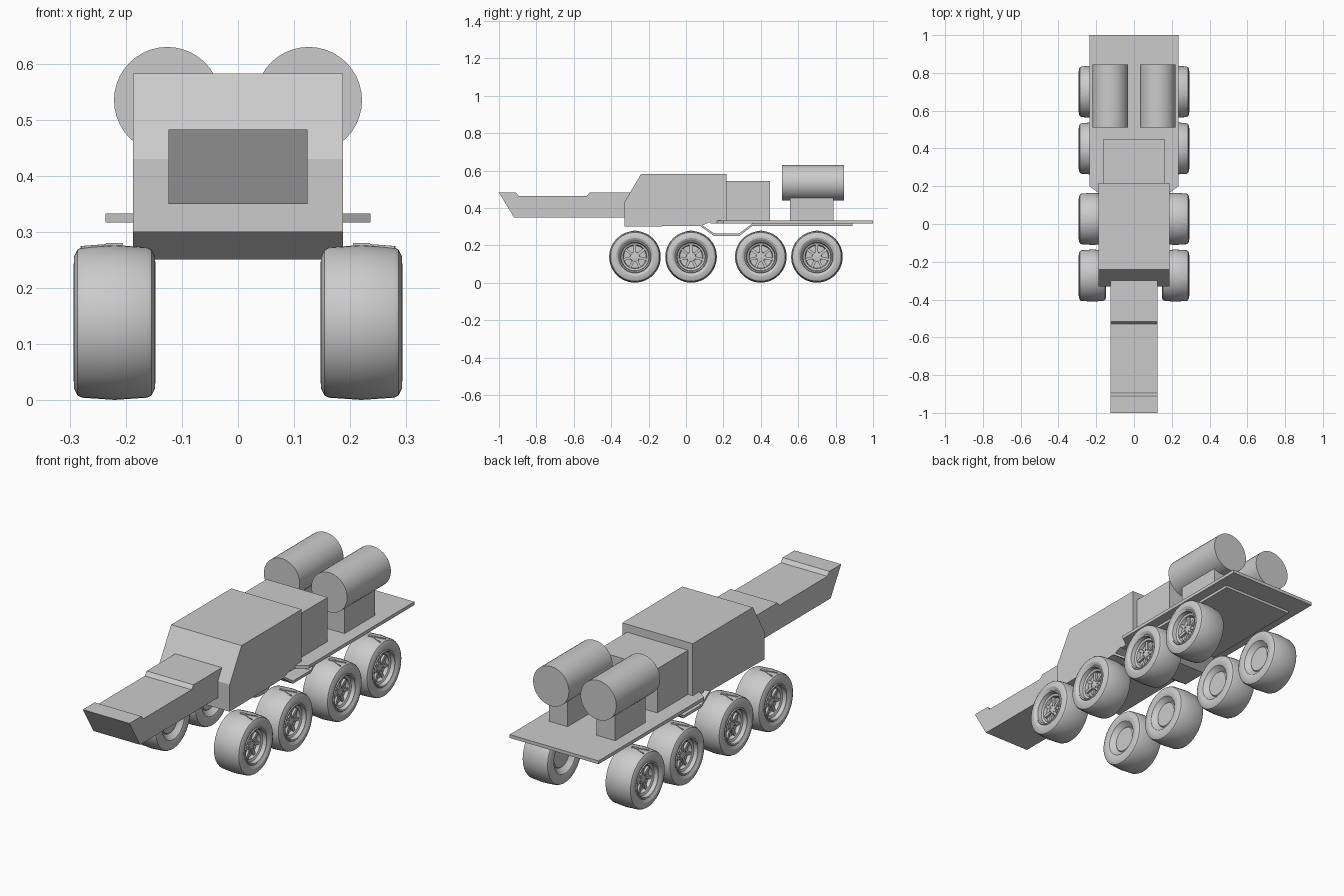
import bpy, bmesh, math
from mathutils import Matrix, Vector

cube = bpy.data.objects.get("Cube")
if cube:
    bpy.data.objects.remove(cube, do_unlink=True)

grey = bpy.data.materials.new("plain grey")
grey.use_nodes = True
grey.diffuse_color = (0.6, 0.6, 0.6, 1)
grey.node_tree.nodes["Principled BSDF"].inputs["Base Color"].default_value = (0.6, 0.6, 0.6, 1)


def finish(name, bm, smooth=False):
    bmesh.ops.recalc_face_normals(bm, faces=bm.faces)
    mesh = bpy.data.meshes.new(name)
    bm.to_mesh(mesh)
    bm.free()
    mesh.materials.append(grey)
    obj = bpy.data.objects.new(name, mesh)
    bpy.context.collection.objects.link(obj)
    if smooth:
        bpy.ops.object.select_all(action="DESELECT")
        obj.select_set(True)
        bpy.context.view_layer.objects.active = obj
        bpy.ops.object.shade_smooth_by_angle(angle=math.radians(30))
    return obj


def extrude(name, points, offset):
    """Fill an outline and push it along an offset."""
    bm = bmesh.new()
    face = bm.faces.new([bm.verts.new(p) for p in points])
    new = bmesh.ops.extrude_face_region(bm, geom=[face])["geom"]
    bmesh.ops.translate(bm, vec=Vector(offset),
                        verts=[v for v in new if isinstance(v, bmesh.types.BMVert)])
    return finish(name, bm)


def side_prism(name, profile, half):
    return extrude(name, [(-half, y, z) for y, z in profile], (2 * half, 0, 0))


def add_box(bm, centre, size, turn=None):
    m = Matrix.Translation(centre) @ (turn or Matrix()) @ Matrix.Diagonal((*size, 1))
    bmesh.ops.create_cube(bm, size=1, matrix=m)


def add_cylinder(bm, centre, radius, depth, axis, segments):
    m = Matrix.Translation(centre) @ Matrix.Rotation(math.pi / 2, 4, axis)
    bmesh.ops.create_cone(bm, cap_ends=True, segments=segments, radius1=radius,
                          radius2=radius, depth=depth, matrix=m)


# Cab, front boom and rear cabin box
side_prism("cab", [(-0.33, 0.3), (-0.33, 0.43), (-0.24, 0.583), (0.216, 0.583),
                   (0.216, 0.325), (0.13, 0.325), (0.08, 0.305)], 0.187)
side_prism("front_boom", [(-1, 0.483), (-0.91, 0.483), (-0.895, 0.465), (-0.53, 0.465),
                          (-0.515, 0.483), (-0.26, 0.483), (-0.26, 0.35), (-0.92, 0.35)], 0.124)
side_prism("rear_cabin", [(0.2, 0.325), (0.2, 0.545), (0.449, 0.545), (0.449, 0.325)], 0.162)

# Flat bed with tapered front corners, and the dipped pan below it
bed = [(-0.187, 0.13), (-0.187, 0.165), (-0.236, 0.2), (-0.236, 1),
       (0.236, 1), (0.236, 0.2), (0.187, 0.165), (0.187, 0.13)]
extrude("bed", [(x, y, 0.317) for x, y in bed], (0, 0, 0.016))
dip = [(0.075, 0.317), (0.15, 0.264), (0.285, 0.264), (0.355, 0.317), (0.89, 0.317)]
side_prism("under_pan", dip + [(y, z - 0.013) for y, z in reversed(dip)], 0.187)

# Twin tanks on blocks
for side, label in ((1, "left"), (-1, "right")):
    bm = bmesh.new()
    add_cylinder(bm, (side * 0.126, 0.678, 0.535), 0.095, 0.332, "X", 40)
    finish(label + "_tank", bm, True)
    bm = bmesh.new()
    add_box(bm, (side * 0.126, 0.673, 0.395), (0.1, 0.232, 0.13))
    finish(label + "_tank_block", bm)

# Wheel cross-section from the inner hub to the outer hub: (axial, radius)
section = [(-0.05, 0), (-0.05, 0.058), (-0.045, 0.062), (-0.06, 0.078), (-0.068, 0.084),
           (-0.073, 0.1), (-0.072, 0.118), (-0.066, 0.13), (-0.058, 0.134), (0, 0.138),
           (0.058, 0.134), (0.066, 0.13), (0.072, 0.118), (0.073, 0.1), (0.066, 0.087),
           (0.07, 0.084), (0.068, 0.078), (0.05, 0.074), (0.046, 0.064), (0.03, 0.06),
           (0.03, 0.026), (0.042, 0.024), (0.044, 0.012), (0.044, 0)]


def wheel(name, side, y):
    bm = bmesh.new()
    verts = [bm.verts.new((a, 0, r)) for a, r in section]
    edges = [bm.edges.new(pair) for pair in zip(verts, verts[1:])]
    bmesh.ops.spin(bm, geom=verts + edges, cent=(0, 0, 0), axis=(1, 0, 0),
                   angle=math.tau, steps=48, use_duplicate=False)
    bmesh.ops.remove_doubles(bm, verts=bm.verts, dist=0.0002)
    # Spokes and wheel nuts
    for i in range(7):
        turn = Matrix.Rotation(math.tau * i / 7, 4, "X")
        add_box(bm, turn @ Vector((0.035, 0, 0.044)), (0.012, 0.014, 0.042), turn)
        add_cylinder(bm, turn @ Vector((0.044, 0, 0.019)), 0.003, 0.006, "Y", 6)
    # Raised tread lug on top
    add_box(bm, (0, 0, 0.1385), (0.03, 0.012, 0.006))
    for s in (-1, 1):
        turn = Matrix.Rotation(s * 0.35, 4, "Z") @ Matrix.Rotation(0.07, 4, "Y")
        add_box(bm, (0.036, s * 0.012, 0.1355), (0.05, 0.005, 0.005), turn)
    bmesh.ops.transform(bm, verts=bm.verts,
                        matrix=Matrix.Translation((side * 0.22, y, 0.139)) @ Matrix.Diagonal((side, 1, 1, 1)))
    finish(name, bm, True)


for number, y in enumerate((-0.273, 0.027, 0.4, 0.7), 1):
    wheel(f"left_wheel_{number}", 1, y)
    wheel(f"right_wheel_{number}", -1, y)
